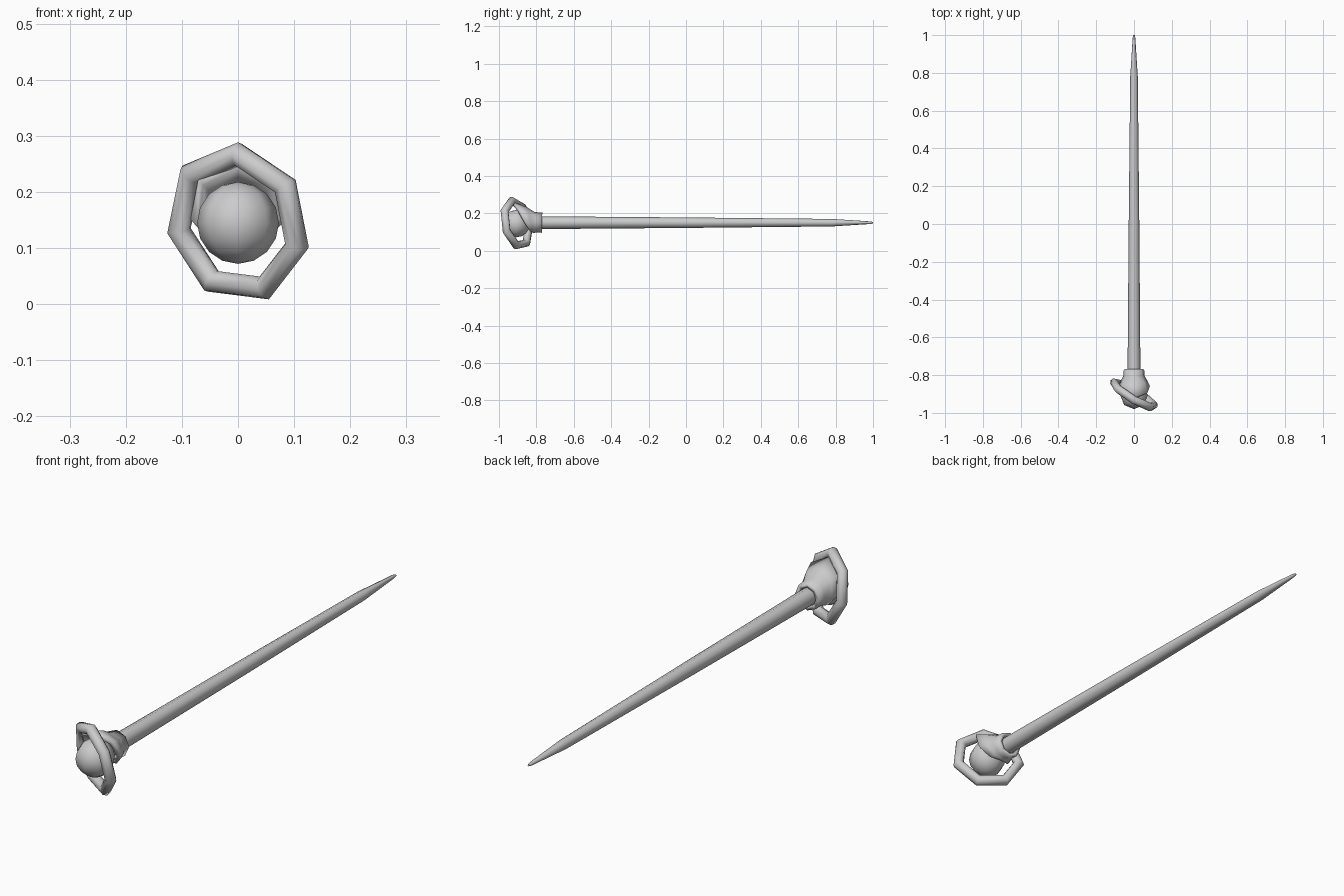
import bpy, bmesh, math
from mathutils import Vector, Matrix

if "Cube" in bpy.data.objects:
    bpy.data.objects.remove(bpy.data.objects["Cube"])

def smooth(ob, angle=60):
    bpy.ops.object.select_all(action='DESELECT')
    ob.select_set(True)
    bpy.context.view_layer.objects.active = ob
    bpy.ops.object.shade_smooth_by_angle(angle=math.radians(angle))

def loft(name, loops, cap=True):
    """Skin a list of equally long closed loops."""
    bm = bmesh.new()
    rows = [[bm.verts.new(p) for p in loop] for loop in loops]
    n = len(rows[0])
    for a, b in zip(rows, rows[1:]):
        for i in range(n):
            j = (i + 1) % n
            bm.faces.new((a[i], a[j], b[j], b[i]))
    if cap:
        bm.faces.new(rows[0])
        bm.faces.new(rows[-1])
    bmesh.ops.recalc_face_normals(bm, faces=bm.faces)
    me = bpy.data.meshes.new(name)
    bm.to_mesh(me)
    bm.free()
    ob = bpy.data.objects.new(name, me)
    bpy.context.collection.objects.link(ob)
    return ob

SIDES, AXIS_Z = 8, 0.15

def section(radii, ys):
    """Ring around the y axis; radius and y may vary around it, from top."""
    pts = []
    for i in range(SIDES):
        a = 2 * math.pi * i / SIDES
        k = min(i, SIDES - i)
        pts.append((radii[k] * math.sin(a), ys[k], AXIS_Z + radii[k] * math.cos(a)))
    return pts

def even(r, y):
    return section([r] * 5, [y] * 5)

# Long tapering shaft
shaft = loft("shaft", [even(r, y) for y, r in
             ((-0.84, 0.034), (-0.77, 0.034), (0.0, 0.028), (0.78, 0.02), (0.985, 0.007), (1.0, 0.004))])
smooth(shaft)

# Cup flaring out of the shaft, reaching over the orb at the top
cup = loft("cup", [
    even(0.038, -0.77),
    section([0.042, 0.042, 0.040, 0.037, 0.036], [-0.815, -0.81, -0.805, -0.80, -0.795]),
    section([0.070, 0.066, 0.055, 0.042, 0.038], [-0.86, -0.85, -0.835, -0.82, -0.81]),
    section([0.093, 0.088, 0.070, 0.048, 0.040], [-0.925, -0.90, -0.865, -0.84, -0.82]),
], cap=False)
thick = cup.modifiers.new("thickness", 'SOLIDIFY')
thick.thickness = 0.016
thick.offset = -1
smooth(cup)

# Orb held in the cup
bpy.ops.mesh.primitive_uv_sphere_add(segments=8, ring_count=8, radius=0.073,
                                     location=(0, -0.907, 0.145))
orb = bpy.context.object
orb.name = "orb"
smooth(orb)

# Tilted seven-sided ring around the orb
bpy.ops.mesh.primitive_torus_add(major_segments=7, minor_segments=8,
                                 major_radius=0.125, minor_radius=0.022)
ring = bpy.context.object
ring.name = "ring"
n = Vector((0.6, 1, 0.22)).normalized()
u = Vector((0, -0.22, 1)).normalized()
v = n.cross(u)
ring.matrix_world = (Matrix.Translation((0, -0.905, 0.145))
                     @ Matrix((u, v, n)).transposed().to_4x4())
smooth(ring)
